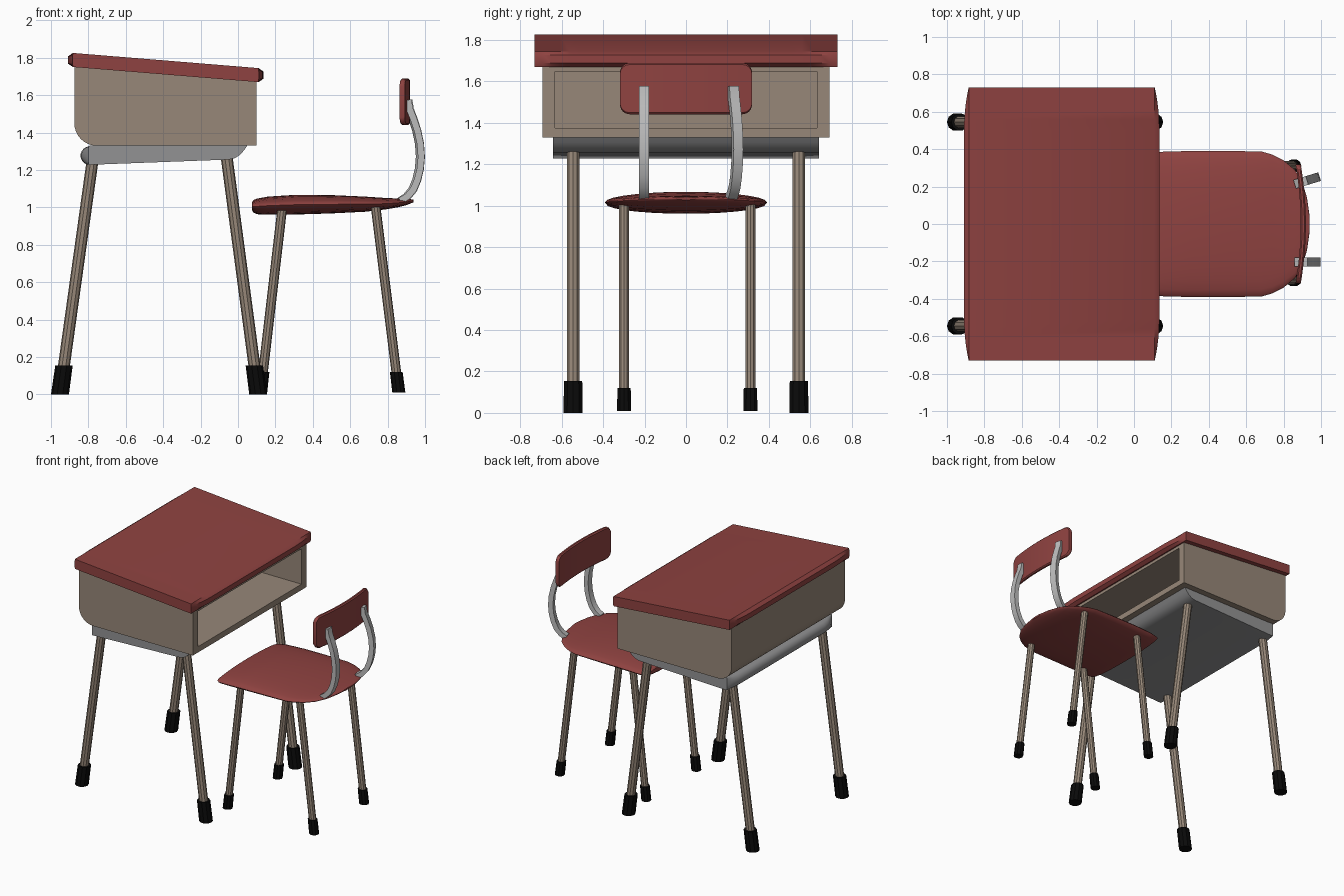
import bpy, bmesh
from math import sin, cos, pi, radians
from mathutils import Matrix, Vector

if "Cube" in bpy.data.objects:
    bpy.data.objects.remove(bpy.data.objects["Cube"])


def material(name, rgb):
    m = bpy.data.materials.new(name)
    m.diffuse_color = (*rgb, 1)
    m.use_nodes = True
    m.node_tree.nodes["Principled BSDF"].inputs["Base Color"].default_value = m.diffuse_color
    return m


RED = material("red_laminate", (0.275, 0.055, 0.052))
BROWN = material("brown_metal", (0.31, 0.245, 0.19))
BLACK = material("black_rubber", (0.003, 0.003, 0.003))
GREY = material("grey_metal", (0.5, 0.5, 0.5))
DARK_GREY = material("dark_grey_metal", (0.29, 0.29, 0.295))


def loft(name, rings, mat):
    """Skin a list of equal-length closed rings and cap both ends."""
    bm = bmesh.new()
    vs = [[bm.verts.new(p) for p in r] for r in rings]
    n = len(vs[0])
    for a, b in zip(vs, vs[1:]):
        for i in range(n):
            j = (i + 1) % n
            bm.faces.new((a[i], a[j], b[j], b[i]))
    bm.faces.new(vs[0])
    bm.faces.new(vs[-1])
    bmesh.ops.recalc_face_normals(bm, faces=bm.faces)
    me = bpy.data.meshes.new(name)
    bm.to_mesh(me)
    bm.free()
    me.shade_smooth()
    me.set_sharp_from_angle(angle=radians(32))
    me.materials.append(mat)
    ob = bpy.data.objects.new(name, me)
    bpy.context.collection.objects.link(ob)
    return ob


def prism(name, profile, y0, y1, mat):
    """Extrude an x-z profile along y."""
    return loft(name, [[(x, y, z) for x, z in profile] for y in (y0, y1)], mat)


def arc(cx, cz, r, a0, a1, n):
    return [(cx + r * cos(radians(a0 + (a1 - a0) * i / n)),
             cz + r * sin(radians(a0 + (a1 - a0) * i / n))) for i in range(n + 1)]


def mirrored(half):
    return [-v for v in reversed(half)] + half


def leg(name, y, bottom, top, radius, foot_z, foot_r):
    """Slanted tube with a rubber foot, both cut level."""
    (xb, zb), (xt, zt) = bottom, top

    def ring(z, r):
        x = xb + (xt - xb) * (z - zb) / (zt - zb)
        return [(x + r * cos(2 * pi * i / 10), y + r * sin(2 * pi * i / 10), z)
                for i in range(10)]
    loft(name, [ring(zb + 0.02, radius), ring(zt, radius)], BROWN)
    loft(name + "_foot", [ring(zb, foot_r), ring(foot_z, foot_r * 0.97)], BLACK)


# Sloping desk top: square ends, long edges bulging outwards in the middle
def top_ring(y):
    b = 0.025 * (1 - max(0, (abs(y) - 0.5) / 0.23) ** 2) + 0.001
    x0, x1, c, t = -0.883, 0.11, 0.018, 0.075
    z0, z1 = 1.826, 1.745
    return [(x0 - b, y, z0 - c), (x0, y, z0), (x1, y, z1), (x1 + b, y, z1 - c),
            (x1 + b, y, z1 - t + c), (x1, y, z1 - t), (x0, y, z0 - t),
            (x0 - b, y, z0 - t + c)]


loft("desk_top", [top_ring(y) for y in
                  mirrored([0.5, 0.56, 0.61, 0.65, 0.69, 0.73])], RED)

# Storage box, open towards the chair
box = prism("desk_box", arc(-0.755, 1.45, 0.12, 180, 270, 8)
            + [(0.1, 1.33), (0.1, 1.672), (-0.875, 1.754)], -0.692, 0.692, BROWN)
cutter = prism("box_cutter", [(-0.815, 1.375), (0.2, 1.375), (0.2, 1.64),
                              (-0.815, 1.72)], -0.632, 0.632, BROWN)
cutter.hide_render = True
cut = box.modifiers.new("opening", "BOOLEAN")
cut.operation = "DIFFERENCE"
cut.solver = "EXACT"
cut.object = cutter
deps = bpy.context.evaluated_depsgraph_get()
hollow = bpy.data.meshes.new_from_object(box.evaluated_get(deps))
box.modifiers.clear()
box.data = hollow
hollow.shade_smooth()
hollow.set_sharp_from_angle(angle=radians(32))
bpy.data.objects.remove(cutter)

# Grey support tray below the box, its rolled edge fading out at the ends
tray = arc(-0.793, 1.277, 0.049, 100, 270, 10) + [
    (-0.05, 1.256), (-0.015, 1.264), (0.012, 1.282), (0.032, 1.305),
    (0.05, 1.332), (-0.79, 1.332)]


def tray_ring(y):
    k = 1 - max(0, (abs(y) - 0.5) / 0.142) ** 2
    return [(-0.798 + (x + 0.798) * k if x < -0.798 else x, y, z) for x, z in tray]


loft("support_tray", [tray_ring(y) for y in
                      mirrored([0.5, 0.55, 0.59, 0.62, 0.642])], DARK_GREY)

# Desk and chair legs
for side, s in (("left", -1), ("right", 1)):
    yd, yc = s * 0.545, s * 0.305 + 0.006
    leg(f"desk_far_leg_{side}", yd, (-0.952, 0), (-0.775, 1.27), 0.032, 0.155, 0.048)
    leg(f"desk_near_leg_{side}", yd, (0.108, 0), (-0.062, 1.28), 0.032, 0.155, 0.048)
    leg(f"chair_front_leg_{side}", yc, (0.121, 0.01), (0.237, 1.0), 0.026, 0.12, 0.035)
    leg(f"chair_back_leg_{side}", yc, (0.86, 0.01), (0.735, 1.01), 0.026, 0.12, 0.035)

# Seat: lens-shaped sections (x, half width, bottom z, top z)
stations = [(0.075, 0.355, 0.985, 1.028), (0.082, 0.368, 0.973, 1.039),
            (0.1, 0.38, 0.964, 1.047), (0.16, 0.387, 0.961, 1.058),
            (0.3, 0.39, 0.962, 1.067), (0.5, 0.39, 0.968, 1.066),
            (0.68, 0.388, 0.977, 1.058), (0.74, 0.371, 0.984, 1.054),
            (0.8, 0.34, 0.991, 1.05), (0.86, 0.29, 1.002, 1.048),
            (0.9, 0.225, 1.012, 1.046), (0.925, 0.14, 1.022, 1.044),
            (0.938, 0.05, 1.028, 1.042)]
loft("seat", [[(x, w * cos(2 * pi * i / 28),
                (lo + hi) / 2 + (hi - lo) / 2 * sin(2 * pi * i / 28))
               for i in range(28)] for x, w, lo, hi in stations], RED)


# Curved backrest with rounded corners
def back_ring(y):
    r, d = 0.045, max(0, abs(y) - 0.273)
    h = 0.124 - r + (r * r - d * d) ** 0.5
    x, t, c, z = 0.905 - 0.027 * (y / 0.315) ** 2, 0.014, 0.008, 1.565
    return [(x - t, y, z - h + c), (x - t + c, y, z - h), (x + t - c, y, z - h),
            (x + t, y, z - h + c), (x + t, y, z + h - c), (x + t - c, y, z + h),
            (x - t + c, y, z + h), (x - t, y, z + h - c)]


loft("backrest", [back_ring(y) for y in
                  mirrored([0.03, 0.09, 0.15, 0.21, 0.273, 0.291, 0.305, 0.314, 0.3175])], RED)

# Bent flat bars that carry the backrest
path = [Vector(p) for p in [(0.868, 1.035), (0.905, 1.058), (0.937, 1.095), (0.959, 1.145),
                            (0.974, 1.205), (0.98, 1.27), (0.975, 1.34), (0.96, 1.41),
                            (0.938, 1.475), (0.918, 1.525), (0.91, 1.575)]]
outer, inner = [], []
for i, p in enumerate(path):
    d = (path[min(i + 1, len(path) - 1)] - path[max(i - 1, 0)]).normalized()
    off = Vector((d.y, -d.x)) * 0.018
    outer.append(tuple(p + off))
    inner.append(tuple(p - off))
for side, y, turn in (("left", -0.203, 0), ("right", 0.216, 17)):
    bar = prism(f"back_support_{side}", outer + inner[::-1], y - 0.024, y + 0.024, GREY)
    pivot = Vector((0.87, y, 0))
    bar.data.transform(Matrix.Translation(pivot) @ Matrix.Rotation(radians(turn), 4, "Z")
                       @ Matrix.Translation(-pivot))
